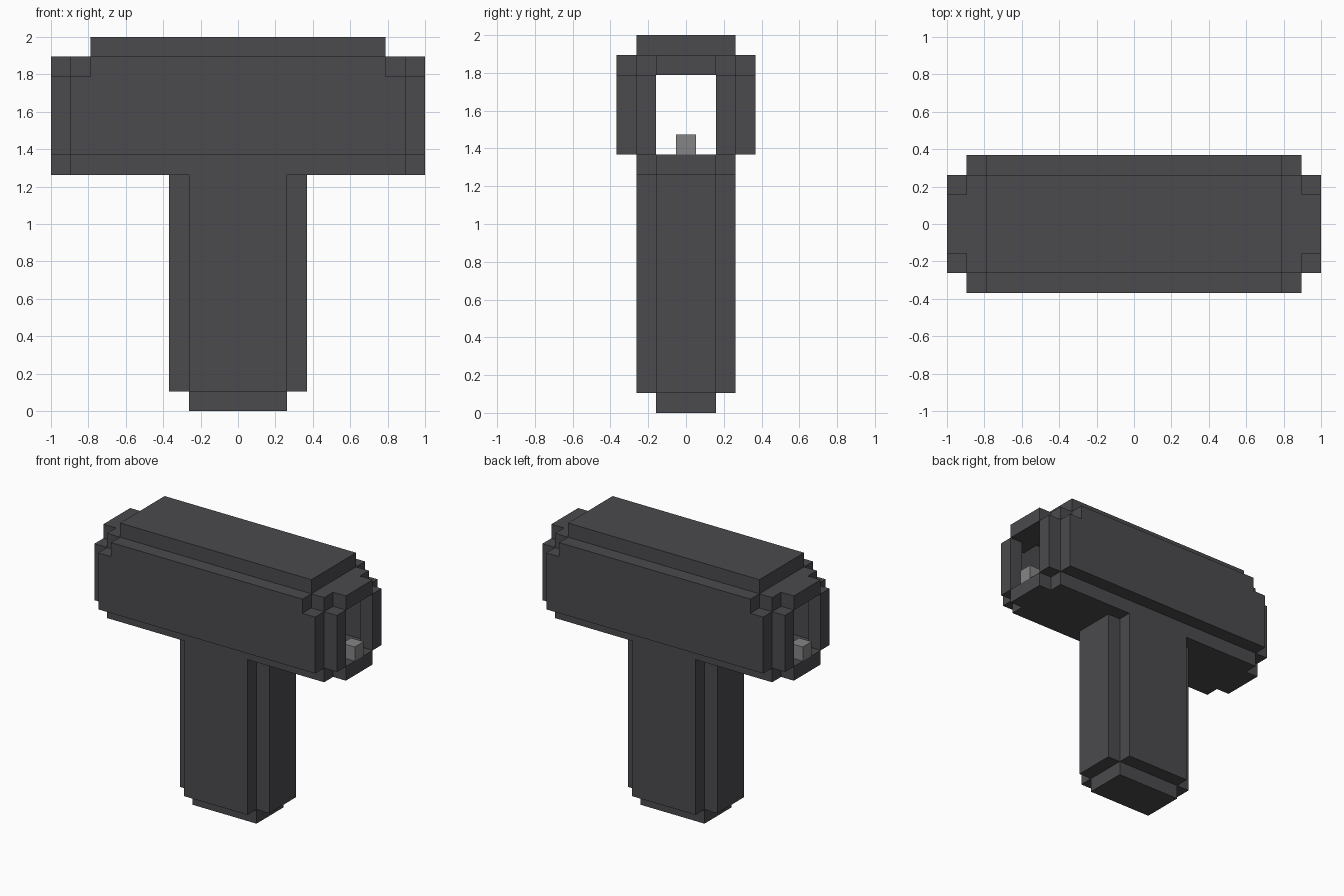
import bpy
import bmesh
from mathutils import Vector

cube = bpy.data.objects.get("Cube")
if cube:
    bpy.data.objects.remove(cube, do_unlink=True)

U = 2 / 19  # one block


def material(name, color):
    mat = bpy.data.materials.new(name)
    mat.use_nodes = True
    mat.diffuse_color = color
    mat.node_tree.nodes["Principled BSDF"].inputs["Base Color"].default_value = color
    return mat


DARK = material("dark grey", (0.07, 0.069, 0.076, 1))
LIGHT = material("light grey", (0.235, 0.235, 0.235, 1))


def prism(name, outline, low, high, mat=DARK, along="Z"):
    """Extrude an outline, measured in blocks, along z (xy outline) or y (xz outline)."""
    bm = bmesh.new()
    if along == "Z":
        points = [Vector((a, b, low)) for a, b in outline]
        step = Vector((0, 0, high - low))
    else:
        points = [Vector((a, low, b)) for a, b in outline]
        step = Vector((0, high - low, 0))
    face = bm.faces.new([bm.verts.new(p * U) for p in points])
    result = bmesh.ops.extrude_face_region(bm, geom=[face])
    verts = [v for v in result["geom"] if isinstance(v, bmesh.types.BMVert)]
    bmesh.ops.translate(bm, verts=verts, vec=step * U)
    bmesh.ops.recalc_face_normals(bm, faces=bm.faces)
    mesh = bpy.data.meshes.new(name)
    bm.to_mesh(mesh)
    bm.free()
    mesh.materials.append(mat)
    obj = bpy.data.objects.new(name, mesh)
    bpy.context.collection.objects.link(obj)
    return obj


def rect(x0, x1, y0, y1):
    return [(x0, y0), (x1, y0), (x1, y1), (x0, y1)]


def mirrored(half):
    """Close an outline whose +y half is given, mirrored across y = 0."""
    return half + [(a, -b) for a, b in reversed(half)]


def cross(x, y):
    """Rectangle of half sizes x, y with one block missing at every corner."""
    return mirrored([(-x, y - 1), (1 - x, y - 1), (1 - x, y),
                     (x - 1, y), (x - 1, y - 1), (x, y - 1)])


# Grip with notched corners and its foot
prism("grip", cross(3.5, 2.5), 1, 12)
prism("grip_foot", rect(-2.5, 2.5, -1.5, 1.5), 0, 1)

# Hollow body: floor and top plate
prism("body_floor", cross(9.5, 2.5), 12, 13)
prism("top_plate", rect(-7.5, 7.5, -2.5, 2.5), 18, 19)

# Side walls, stepped at the upper corners
wall = [(-8.5, 13), (8.5, 13), (8.5, 17), (7.5, 17),
        (7.5, 18), (-7.5, 18), (-7.5, 17), (-8.5, 17)]
for side, y in (("left", 2.5), ("right", -3.5)):
    prism("side_wall_" + side, wall, y, y + 1, along="Y")

# Open ends: lintel, two jambs and a small stud on the sill
for side, s in (("left", 1), ("right", -1)):
    lintel = mirrored([(7.5 * s, 2.5), (8.5 * s, 2.5), (8.5 * s, 1.5), (9.5 * s, 1.5)])
    prism("end_lintel_" + side, lintel, 17, 18)
    for place, y in (("front", -2.5), ("back", 1.5)):
        prism(f"end_jamb_{side}_{place}", rect(8.5 * s, 9.5 * s, y, y + 1), 13, 17)
    prism("sill_stud_" + side, rect(8.5 * s, 9.5 * s, -0.5, 0.5), 13, 14, LIGHT)
